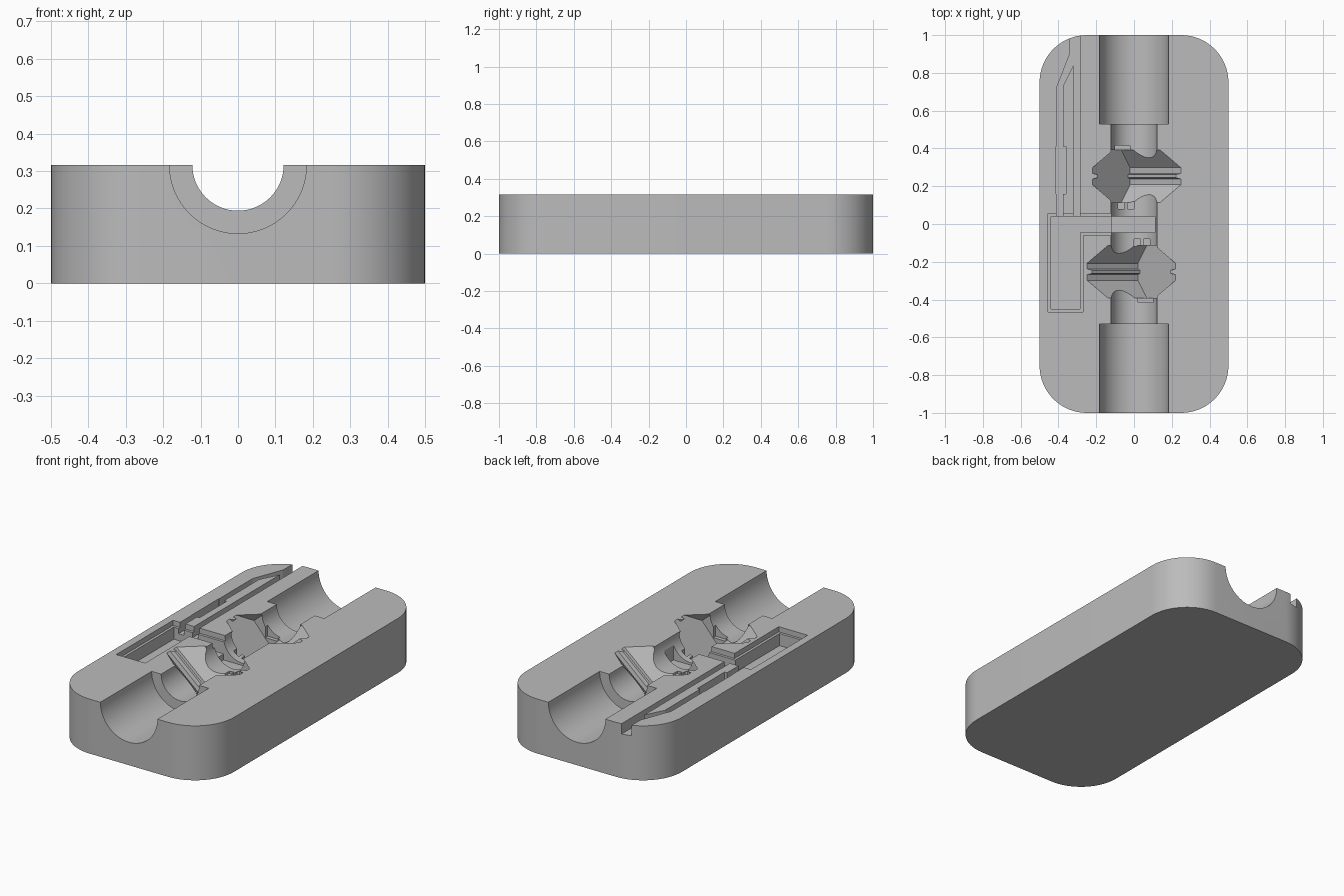
import bpy, bmesh, math
from mathutils import Vector

if "Cube" in bpy.data.objects:
    bpy.data.objects.remove(bpy.data.objects["Cube"])

TOP = 0.316
grey = bpy.data.materials.new("plain grey")
grey.use_nodes = True
colour = (0.5, 0.5, 0.5, 1)
grey.diffuse_color = colour
grey.node_tree.nodes["Principled BSDF"].inputs["Base Color"].default_value = colour


def prism(name, ring, sweep):
    """Closed solid: a ring of points swept along a vector."""
    bm = bmesh.new()
    face = bm.faces.new([bm.verts.new(p) for p in ring])
    swept = bmesh.ops.extrude_face_region(bm, geom=[face])["geom"]
    bmesh.ops.translate(bm, vec=sweep, verts=[v for v in swept if isinstance(v, bmesh.types.BMVert)])
    bmesh.ops.recalc_face_normals(bm, faces=bm.faces)
    mesh = bpy.data.meshes.new(name)
    bm.to_mesh(mesh)
    bm.free()
    mesh.materials.append(grey)
    obj = bpy.data.objects.new(name, mesh)
    bpy.context.scene.collection.objects.link(obj)
    return obj


def cut(cutter):
    """Subtract a cutter from the block, then discard it."""
    cutter.hide_render = True
    mod = block.modifiers.new("cut", "BOOLEAN")
    mod.operation, mod.solver, mod.object = "DIFFERENCE", "EXACT", cutter
    bpy.context.view_layer.update()
    result = bpy.data.meshes.new_from_object(block.evaluated_get(bpy.context.evaluated_depsgraph_get()))
    block.modifiers.clear()
    block.data = result
    bpy.data.objects.remove(cutter)


def bore(radius, y0, y1):
    ring = [(radius * math.cos(a), y0, TOP + radius * math.sin(a))
            for a in (math.tau * i / 64 for i in range(64))]
    cut(prism("bore_cutter", ring, (0, y1 - y0, 0)))


def pocket(outline, depth):
    cut(prism("pocket_cutter", [(x, y, TOP - depth) for x, y in outline], (0, 0, depth + 0.1)))


def box(x0, x1, y0, y1, depth):
    pocket([(x0, y0), (x1, y0), (x1, y1), (x0, y1)], depth)


# Block with rounded corners
outline = []
for k, (sx, sy) in enumerate([(1, 1), (-1, 1), (-1, -1), (1, -1)]):
    for i in range(17):
        a = math.pi / 2 * (k + i / 16)
        outline.append((sx * 0.25 + 0.25 * math.cos(a), sy * 0.75 + 0.25 * math.sin(a), 0))
block = prism("mould_half", outline, (0, 0, TOP))

# Through bore and the wider bores at both ends
bore(0.122, -1.1, 1.1)
bore(0.183, 0.53, 1.1)
bore(0.183, -1.1, -0.53)

# Two tilted octagonal cavities, each with a rib along its faces
half = [(-0.08, 0.14), (-0.153, 0.045), (-0.153, 0.015), (-0.135, 0.008),
        (-0.135, -0.008), (-0.153, -0.015), (-0.153, -0.045), (-0.08, -0.14)]
profile = half + [(-u, -v) for u, v in half]
up, axis = Vector((0.653, 0, 0.757)), Vector((-0.757, 0, 0.653))
for s in (1, -1):
    turn = Vector((s, s, 1))
    centre = Vector((0.12, -0.253, 0.2))
    ring = [(centre + up * u + Vector((0, v, 0))) * turn for u, v in profile]
    cut(prism("cavity_cutter", ring, axis * 0.5 * turn))
    # Small locating recesses beside each cavity
    for x0, x1, y0, y1 in [(0.02, 0.1, -0.415, -0.38), (0.0, 0.035, -0.12, -0.08), (0.05, 0.085, -0.12, -0.08)]:
        xs, ys = sorted((s * x0, s * x1)), sorted((s * y0, s * y1))
        box(*xs, *ys, 0.135)

# Window recess in the middle of the bore
box(-0.12, 0.112, -0.045, 0.04, 0.135)


# Stepped L-shaped pocket: shallow ledge, deep inside
def ell(m):
    return [(-0.455 + m, -0.465 + m), (-0.27 - m, -0.465 + m), (-0.27 - m, -0.06 + m),
            (-0.1, -0.06 + m), (-0.1, 0.055 - m), (-0.455 + m, 0.055 - m)]


pocket(ell(0), 0.03)
pocket(ell(0.015), 0.1)

# Straight and bent cable channels, leaving at the back
box(-0.32, -0.285, 0.03, 1.1, 0.06)
pocket([(-0.41, 0.03), (-0.376, 0.03), (-0.376, 0.73), (-0.318, 0.845), (-0.318, 1.1),
        (-0.34, 1.1), (-0.34, 0.9), (-0.41, 0.72)], 0.06)
box(-0.412, -0.36, 0.16, 0.41, 0.065)

# Smooth the curved walls, keep the edges crisp
bpy.ops.object.select_all(action="DESELECT")
block.select_set(True)
bpy.context.view_layer.objects.active = block
bpy.ops.object.shade_smooth_by_angle(angle=math.radians(20))
